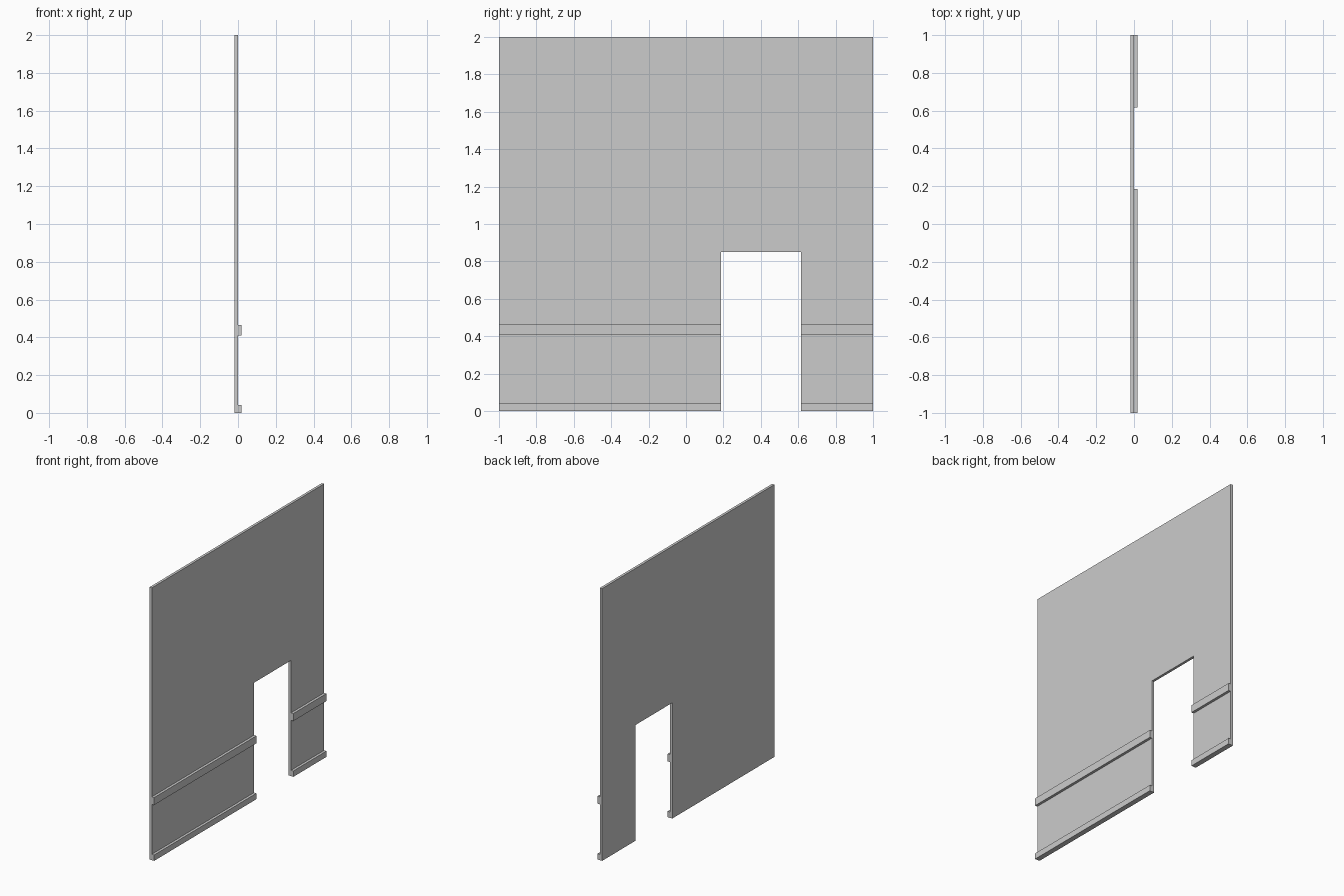
import bpy
import bmesh

if "Cube" in bpy.data.objects:
    bpy.data.objects.remove(bpy.data.objects["Cube"])

T = 0.019                   # thickness of wall and of trim
DOOR_L, DOOR_R, DOOR_H = 0.186, 0.616, 0.85


def extrude_profile(name, points, x0, x1):
    """Extrude a (y, z) outline from x0 to x1."""
    bm = bmesh.new()
    face = bm.faces.new([bm.verts.new((x0, y, z)) for y, z in points])
    new = bmesh.ops.extrude_face_region(bm, geom=[face])["geom"]
    verts = [v for v in new if isinstance(v, bmesh.types.BMVert)]
    bmesh.ops.translate(bm, vec=(x1 - x0, 0, 0), verts=verts)
    bmesh.ops.recalc_face_normals(bm, faces=bm.faces)
    mesh = bpy.data.meshes.new(name)
    bm.to_mesh(mesh)
    bm.free()
    obj = bpy.data.objects.new(name, mesh)
    bpy.context.collection.objects.link(obj)
    return obj


# Wall panel with a doorway notch
extrude_profile("wall_panel", [
    (-1, 0), (DOOR_L, 0), (DOOR_L, DOOR_H), (DOOR_R, DOOR_H),
    (DOOR_R, 0), (1, 0), (1, 2), (-1, 2)], -T, 0)

# Skirting board and chair rail on each side of the doorway
for side, y0, y1 in (("left", -1, DOOR_L), ("right", DOOR_R, 1)):
    for part, z0, z1 in (("skirting_board", 0, 0.043), ("chair_rail", 0.41, 0.465)):
        extrude_profile(f"{part}_{side}",
                        [(y0, z0), (y1, z0), (y1, z1), (y0, z1)], 0, T)
